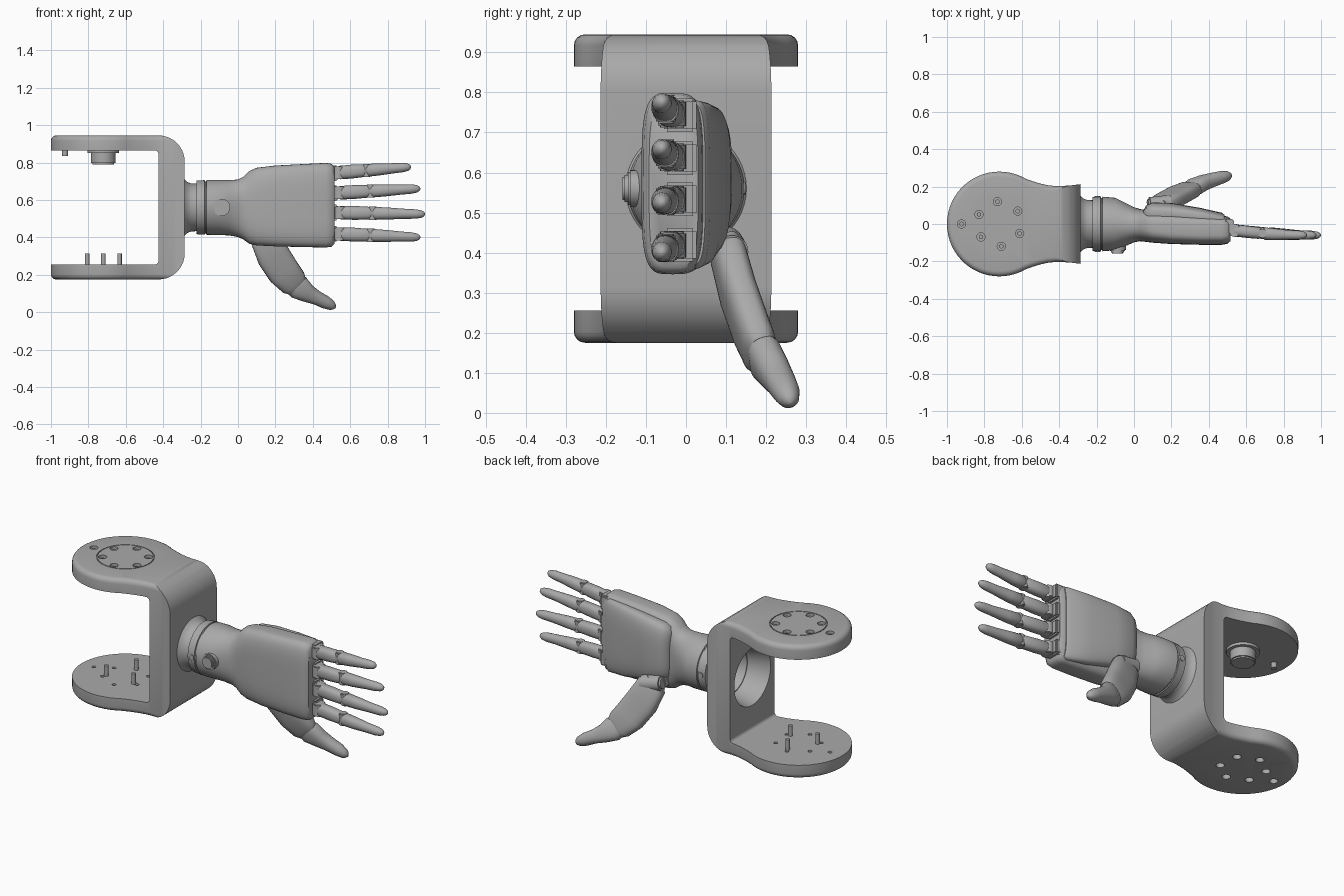
import bpy, bmesh, math
from mathutils import Vector, Matrix

cube = bpy.data.objects.get("Cube")
if cube:
    bpy.data.objects.remove(cube)

grey = bpy.data.materials.new("matte_grey")
grey.use_nodes = True
grey.diffuse_color = (0.4, 0.4, 0.4, 1)
grey.node_tree.nodes["Principled BSDF"].inputs["Base Color"].default_value = (0.4, 0.4, 0.4, 1)
X, Y, Z = Vector((1, 0, 0)), Vector((0, 1, 0)), Vector((0, 0, 1))


def activate(ob):
    bpy.ops.object.select_all(action='DESELECT')
    ob.select_set(True)
    bpy.context.view_layer.objects.active = ob


def finish(name, bm, angle=35):
    bmesh.ops.recalc_face_normals(bm, faces=bm.faces)
    me = bpy.data.meshes.new(name)
    bm.to_mesh(me)
    bm.free()
    me.materials.append(grey)
    ob = bpy.data.objects.new(name, me)
    bpy.context.collection.objects.link(ob)
    activate(ob)
    bpy.ops.object.shade_smooth_by_angle(angle=math.radians(angle))
    return ob


def boolean(ob, tool, op='DIFFERENCE'):
    mod = ob.modifiers.new("cut", 'BOOLEAN')
    mod.operation, mod.object, mod.solver = op, tool, 'EXACT'
    activate(ob)
    bpy.ops.object.modifier_apply(modifier=mod.name)
    bpy.data.objects.remove(tool)


def prism(name, pts, vec, bevel=0):
    bm = bmesh.new()
    face = bm.faces.new([bm.verts.new(p) for p in pts])
    new = bmesh.ops.extrude_face_region(bm, geom=[face])["geom"]
    caps = [face] + [g for g in new if isinstance(g, bmesh.types.BMFace)]
    bmesh.ops.translate(bm, vec=vec, verts=[g for g in new if isinstance(g, bmesh.types.BMVert)])
    if bevel:
        rims = {e for f in caps for e in f.edges}
        bmesh.ops.bevel(bm, geom=list(rims), offset=bevel, segments=4, profile=0.5, affect='EDGES')
    return finish(name, bm)


def cylinder(name, a, b, r1, r2=None, seg=32, bevel=0):
    a, b = Vector(a), Vector(b)
    bm = bmesh.new()
    rot = (b - a).to_track_quat('Z', 'Y').to_matrix().to_4x4()
    bmesh.ops.create_cone(bm, cap_ends=True, segments=seg, radius1=r1, radius2=r2 or r1,
                          depth=(b - a).length, matrix=Matrix.Translation((a + b) / 2) @ rot)
    if bevel:
        rims = {e for f in bm.faces if len(f.verts) > 4 for e in f.edges}
        bmesh.ops.bevel(bm, geom=list(rims), offset=bevel, segments=2, affect='EDGES')
    return finish(name, bm)


def box(name, lo, hi, bevel=0.008):
    lo, hi = Vector(lo), Vector(hi)
    bm = bmesh.new()
    bmesh.ops.create_cube(bm, size=1, matrix=Matrix.Translation((lo + hi) / 2) @ Matrix.Diagonal((*(hi - lo), 1)))
    bmesh.ops.bevel(bm, geom=bm.edges[:], offset=bevel, segments=2, affect='EDGES')
    return finish(name, bm)


def loft(name, sections, normal=Y, axis=None, seg=32):
    """Skin rounded sections (centre, half thickness, half width, squareness)."""
    bm = bmesh.new()
    rings = []
    pts = [Vector(s[0]) for s in sections]
    for i, (c, hn, hw, n) in enumerate(sections):
        t = axis or (pts[min(i + 1, len(pts) - 1)] - pts[max(i - 1, 0)]).normalized()
        w = t.cross(normal).normalized()
        u = w.cross(t)
        ring = []
        for k in range(seg):
            a = math.tau * k / seg
            ca, sa = math.cos(a), math.sin(a)
            ring.append(bm.verts.new(pts[i] + u * hn * math.copysign(abs(ca) ** (2 / n), ca)
                                     + w * hw * math.copysign(abs(sa) ** (2 / n), sa)))
        rings.append(ring)
    for r, s in zip(rings, rings[1:]):
        for k in range(seg):
            bm.faces.new((r[k], r[(k + 1) % seg], s[(k + 1) % seg], s[k]))
    bm.faces.new(rings[0])
    bm.faces.new(rings[-1])
    return finish(name, bm, 45)


def span(x, y0, y1, z0, z1, n):
    return ((x, (y0 + y1) / 2, (z0 + z1) / 2), (y1 - y0) / 2, (z1 - z0) / 2, n)


# Bracket: rounded plan outline intersected with a thick U profile
LOW, HIGH, CX, MID = 0.175, 0.945, -0.72, 0.56
neck = [(-0.5, 0.216), (-0.46, 0.207), (-0.42, 0.203), (-0.35, 0.205), (-0.285, 0.213)]
arc = [(CX + 0.28 * math.cos(math.radians(a)), 0.28 * math.sin(math.radians(a))) for a in range(60, 301, 6)]
outline = neck[::-1] + [(-0.54, 0.228)] + arc + [(-0.54, -0.228)] + [(x, -y) for x, y in neck]
bracket = prism("bracket", [(x, y, LOW) for x, y in outline], Z * (HIGH - LOW), 0.028)


def corner(x, z, r, start):
    return [(x + r * math.cos(math.radians(start + a)), z + r * math.sin(math.radians(start + a)))
            for a in range(0, 91, 9)]


outer = corner(-0.425, LOW + 0.14, 0.14, 270) + corner(-0.425, HIGH - 0.14, 0.14, 0)
inner = corner(-0.445, HIGH - 0.1, 0.02, 0) + [(-1.1, HIGH - 0.08), (-1.1, HIGH)]
inner_low = [(-1.1, LOW), (-1.1, LOW + 0.08)] + corner(-0.445, LOW + 0.1, 0.02, 270)
# walk the outer curve upward, then return along the inside of the U
u_path = outer + [inner[-1], inner[-2]] + inner[-3::-1] + inner_low[:1:-1] + [inner_low[1], inner_low[0]]
boolean(bracket, prism("u_profile", [(x, -0.4, z) for x, z in u_path], Y * 0.8), 'INTERSECT')

# Bracket bores: tapered web opening, screw recesses, joint ring groove
boolean(bracket, cylinder("bore", (-0.44, 0, MID), (-0.27, 0, MID), 0.17, 0.125, 48))
for k in range(7):
    a = math.radians(35 + 60 * k)
    x, y = (CX + 0.12 * math.cos(a), 0.12 * math.sin(a)) if k < 6 else (-0.922, 0)
    boolean(bracket, cylinder("recess", (x, y, HIGH - 0.025), (x, y, 1), 0.022, seg=20))
    boolean(bracket, cylinder("recess", (x, y, 0.1), (x, y, LOW + 0.05), 0.022, seg=20))
    boolean(bracket, cylinder("recess", (x, y, 0.1), (x, y, LOW + 0.1), 0.011, seg=16))
    cylinder("screw_head", (x, y, HIGH - 0.03), (x, y, HIGH - 0.012), 0.013, seg=6)
ring = cylinder("ring", (CX, 0, HIGH - 0.006), (CX, 0, 1), 0.152, seg=64)
boolean(ring, cylinder("ring_core", (CX, 0, 0.9), (CX, 0, 1.1), 0.147, seg=64))
boolean(bracket, ring)
activate(bracket)
bpy.ops.object.shade_smooth_by_angle(angle=math.radians(35))

# Pivot hub, stop peg and locating pins inside the bracket
cylinder("hub_flange", (CX, 0, 0.85), (CX, 0, 0.875), 0.085)
cylinder("hub", (CX, 0, 0.79), (CX, 0, 0.86), 0.066, bevel=0.008)
cylinder("stop_peg", (-0.925, 0, 0.835), (-0.925, 0, 0.875), 0.016, seg=16)
for a in (90, 210, 330):
    x, y = CX + 0.1 * math.cos(math.radians(a)), 0.1 * math.sin(math.radians(a))
    cylinder("locating_pin", (x, y, 0.24), (x, y, 0.315), 0.012, seg=16)

# Wrist: hollow turned neck with a stepped collar
bm = bmesh.new()
profile = [(-0.2, 0), (-0.2, 0.1), (-0.3, 0.128), (-0.3, 0.165), (-0.284, 0.15), (-0.27, 0.136), (-0.25, 0.128),
           (-0.222, 0.127), (-0.222, 0.143), (-0.178, 0.146), (-0.176, 0.14), (-0.17, 0.14), (-0.168, 0.146),
           (-0.12, 0.14), (-0.12, 0)]
vs = [bm.verts.new((x, 0, MID + r)) for x, r in profile]
es = [bm.edges.new(p) for p in zip(vs, vs[1:])]
bmesh.ops.spin(bm, geom=vs + es, cent=(0, 0, MID), axis=X, angle=math.tau, steps=48)
bmesh.ops.remove_doubles(bm, verts=bm.verts, dist=0.0005)
finish("wrist", bm)
for s in (-1, 1):
    cylinder("collar_screw", (-0.195, 0.13 * s, MID), (-0.195, 0.149 * s, MID), 0.016, seg=16)
cylinder("button_rim", (-0.088, -0.08, MID), (-0.088, -0.145, MID), 0.046, bevel=0.005)
cylinder("button", (-0.088, -0.08, MID), (-0.088, -0.158, MID), 0.034, bevel=0.005)

# Hand body, flaring from the round wrist to a flat squared palm
loft("hand", [span(*s) for s in [
    (-0.168, -0.146, 0.146, 0.414, 0.706, 2), (-0.1, -0.14, 0.14, 0.412, 0.708, 2),
    (-0.05, -0.12, 0.115, 0.411, 0.706, 2.1), (0, -0.098, 0.09, 0.402, 0.709, 2.3),
    (0.03, -0.092, 0.08, 0.388, 0.725, 2.5), (0.06, -0.095, 0.075, 0.366, 0.755, 2.8),
    (0.1, -0.1, 0.07, 0.357, 0.772, 3.2), (0.2, -0.107, 0.062, 0.352, 0.784, 3.8),
    (0.35, -0.111, 0.052, 0.348, 0.792, 4), (0.47, -0.111, 0.045, 0.346, 0.798, 4),
    (0.5, -0.106, 0.04, 0.35, 0.793, 4), (0.515, -0.092, 0.03, 0.365, 0.778, 4)]], axis=X, seg=64)
loft("palm_pad", [span(*s) for s in [
    (0.05, 0.02, 0.07, 0.48, 0.7, 3), (0.065, 0, 0.1, 0.45, 0.735, 3), (0.1, 0, 0.115, 0.43, 0.752, 3),
    (0.2, 0, 0.112, 0.4, 0.765, 3), (0.35, -0.01, 0.087, 0.37, 0.775, 3.2),
    (0.47, -0.02, 0.06, 0.36, 0.78, 3.5), (0.485, -0.02, 0.048, 0.37, 0.77, 3.5)]], axis=X, seg=48)

# Fingers: knuckle, near segment, hinge and curved far segment
for name, z0, z1, tip in [("index", 0.743, 0.777, 0.925), ("middle", 0.636, 0.661, 0.975),
                          ("ring", 0.533, 0.524, 1.0), ("little", 0.42, 0.4, 0.975)]:
    def at(t, dy=0):
        return (0.5 + (tip - 0.5) * t, -0.03 - 0.03 * math.sin(min(t, 0.9) * 1.7) + dy, z0 + (z1 - z0) * t)
    box(name + "_socket", (0.48, -0.055, z0 - 0.042), (0.535, 0.026, z0 + 0.042))
    x, y, z = at(0.09)
    cylinder(name + "_knuckle", (x, y, z - 0.034), (x, y, z + 0.034), 0.034, seg=24, bevel=0.004)
    loft(name + "_near_segment", [(at(0.07), 0.024, 0.03, 2.4), (at(0.1), 0.032, 0.036, 2.4),
         (at(0.25), 0.032, 0.037, 2.4), (at(0.4), 0.031, 0.034, 2.4), (at(0.43), 0.024, 0.028, 2.4)], seg=24)
    x, y, z = at(0.44)
    cylinder(name + "_hinge", (x, y, z - 0.035), (x, y, z + 0.035), 0.024, seg=24, bevel=0.004)
    loft(name + "_far_segment", [(at(0.44), 0.024, 0.026, 2.3), (at(0.47), 0.033, 0.034, 2.3),
         (at(0.6), 0.031, 0.032, 2.2), (at(0.78), 0.025, 0.027, 2), (at(0.9), 0.024, 0.025, 2),
         (at(0.96), 0.019, 0.02, 2), (at(0.99), 0.011, 0.012, 2), (at(1), 0.003, 0.003, 2)], seg=24)

# Thumb: mount, broad base segment and tapering tip segment
thumb_normal = Vector((0.18, -0.95, -0.24)).normalized()
box("thumb_mount", (0.07, 0.03, 0.385), (0.2, 0.105, 0.46), 0.015)
cylinder("thumb_pivot", (0.075, 0.1, 0.425), (0.205, 0.115, 0.4), 0.042, seg=24, bevel=0.01)
loft("thumb_base", [((0.13, 0.095, 0.43), 0.034, 0.05, 3), ((0.145, 0.105, 0.395), 0.043, 0.08, 3),
     ((0.19, 0.13, 0.3), 0.045, 0.09, 3), ((0.245, 0.16, 0.215), 0.045, 0.088, 3),
     ((0.295, 0.183, 0.16), 0.044, 0.078, 2.8), ((0.315, 0.193, 0.142), 0.036, 0.064, 2.6)],
     normal=thumb_normal)
loft("thumb_tip", [((0.3, 0.188, 0.152), 0.036, 0.06, 2.5), ((0.325, 0.2, 0.133), 0.044, 0.066, 2.5),
     ((0.37, 0.22, 0.102), 0.042, 0.05, 2.3), ((0.42, 0.236, 0.077), 0.038, 0.038, 2.2),
     ((0.47, 0.25, 0.052), 0.034, 0.035, 2), ((0.502, 0.257, 0.035), 0.026, 0.026, 2),
     ((0.515, 0.26, 0.028), 0.016, 0.016, 2), ((0.522, 0.261, 0.024), 0.004, 0.004, 2)],
     normal=thumb_normal)
